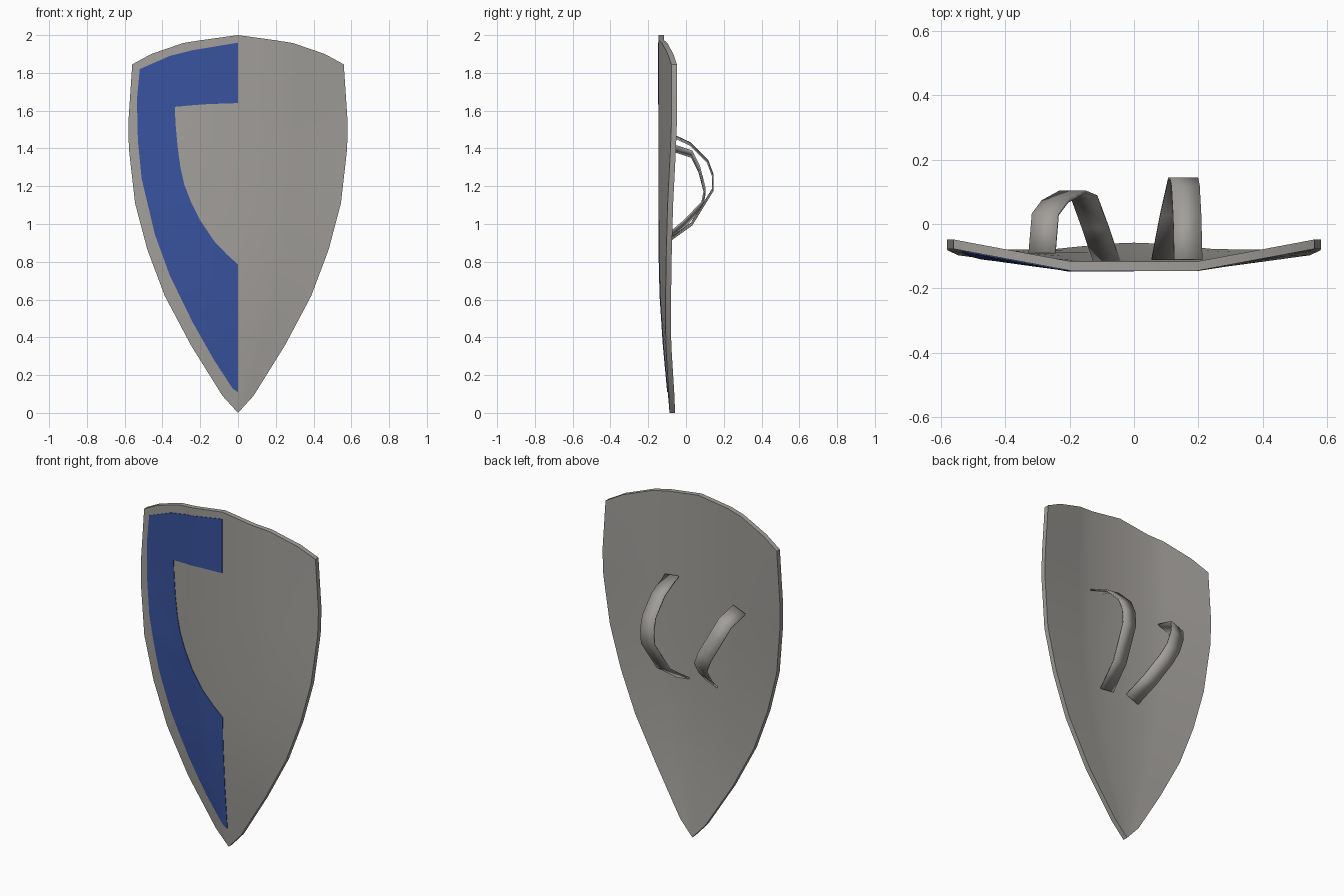
import bpy, bmesh, math
from mathutils import Vector
from mathutils.bvhtree import BVHTree

if "Cube" in bpy.data.objects:
    bpy.data.objects.remove(bpy.data.objects["Cube"])


def material(name, rgb):
    m = bpy.data.materials.new(name)
    m.diffuse_color = (*rgb, 1)
    m.use_nodes = True
    m.node_tree.nodes["Principled BSDF"].inputs["Base Color"].default_value = m.diffuse_color
    return m


GREY = material("warm grey", (0.36, 0.345, 0.325))
BLUE = material("royal blue", (0.04, 0.085, 0.34))


def add_object(name, bm, mat, angle=35):
    me = bpy.data.meshes.new(name)
    bm.to_mesh(me)
    bm.free()
    me.materials.append(mat)
    ob = bpy.data.objects.new(name, me)
    bpy.context.collection.objects.link(ob)
    bpy.ops.object.select_all(action='DESELECT')
    ob.select_set(True)
    bpy.context.view_layer.objects.active = ob
    bpy.ops.object.shade_smooth_by_angle(angle=math.radians(angle))
    return ob


def grid_faces(bm, rows):
    """Skin equal-length rows of points with quads."""
    vs = [[bm.verts.new(p) for p in row] for row in rows]
    for a, b in zip(vs, vs[1:]):
        for i in range(len(a) - 1):
            bm.faces.new((a[i], a[i + 1], b[i + 1], b[i]))


def extrude(bm, vec):
    """Thicken an open sheet by a straight offset."""
    r = bmesh.ops.extrude_face_region(bm, geom=bm.faces[:], use_keep_orig=True)
    moved = [g for g in r["geom"] if isinstance(g, bmesh.types.BMVert)]
    bmesh.ops.translate(bm, verts=moved, vec=vec)
    bmesh.ops.recalc_face_normals(bm, faces=bm.faces[:])


# Shield body: rows of (height, half width, centre y, edge y)
ROWS = [(1.845, .56, -.145, -.077), (1.545, .58, -.145, -.077), (1.40, .578, -.145, -.082),
        (1.11, .545, -.145, -.097), (.865, .48, -.143, -.104), (.62, .388, -.137, -.108),
        (.36, .25, -.12, -.107), (.09, .082, -.095, -.09), (0, 0, -.087, -.087)]
# Columns: (fraction of half width, curve back, rise of the arched top)
COLS = [(0, 0, .155), (.35, 0, .128), (.52, .26, .113), (.82, .72, .055), (1, 1, 0)]
ALL_COLS = [(-f, p, t) for f, p, t in COLS[:0:-1]] + COLS

bm = bmesh.new()
grid_faces(bm, [[(f * w, c + (e - c) * p, z + (t if i == 0 else 0)) for f, p, t in ALL_COLS]
                for i, (z, w, c, e) in enumerate(ROWS)])
bmesh.ops.remove_doubles(bm, verts=bm.verts[:], dist=.0005)
front = BVHTree.FromBMesh(bm)
extrude(bm, (0, .029, 0))
add_object("shield_body", bm, GREY)

# Painted band on the left half: outer and inner outline in (x, z)
OUTER = [(0, 1.96), (-.24, 1.92), (-.36, 1.89), (-.52, 1.82), (-.535, 1.66), (-.53, 1.44),
         (-.51, 1.24), (-.44, .945), (-.36, .725), (-.24, .48), (-.127, .28), (-.027, .127), (0, .11)]
INNER = [(0, 1.64), (-.155, 1.635), (-.23, 1.63), (-.335, 1.62), (-.33, 1.52), (-.32, 1.41),
         (-.305, 1.30), (-.285, 1.21), (-.25, 1.12), (-.20, 1.02), (-.127, .91), (-.06, .84), (0, .785)]


def refine(path, n):
    pts = []
    for a, b in zip(path, path[1:]):
        pts += [Vector(a).lerp(Vector(b), k / n) for k in range(n)]
    return pts + [Vector(path[-1])]


def on_front(p):
    hit = front.ray_cast(Vector((p.x, -1, p.y)), Vector((0, 1, 0)))[0]
    return (p.x, (hit.y if hit else -.1) - .003, p.y)


bm = bmesh.new()
grid_faces(bm, [[on_front(o.lerp(i, k / 8)) for k in range(9)]
                for o, i in zip(refine(OUTER, 4), refine(INNER, 4))])
extrude(bm, (0, .004, 0))
add_object("painted_band", bm, BLUE)


# Arm straps: flat bands swept along a path, tilted square to their chord
def strap(name, path, half=.044):
    pts = [Vector(p) for p in path]
    d = pts[-1] - pts[0]
    side = Vector((-d.z, 0, d.x)).normalized() * half
    bm = bmesh.new()
    grid_faces(bm, [[p - side, p + side] for p in pts])
    ob = add_object(name, bm, GREY, 50)
    mod = ob.modifiers.new("thickness", 'SOLIDIFY')
    mod.thickness = .008
    mod.offset = 0


strap("hand_strap", [(.168, -.11, 1.485), (.165, .02, 1.425), (.16, .115, 1.33), (.155, .141, 1.26),
                     (.15, .141, 1.18), (.125, .03, 1.0), (.098, -.11, .90)])
strap("forearm_strap", [(-.285, -.09, 1.41), (-.275, .03, 1.37), (-.245, .07, 1.29), (-.19, .10, 1.175),
                        (-.155, .085, 1.10), (-.12, -.01, 1.0), (-.083, -.12, .91)])
